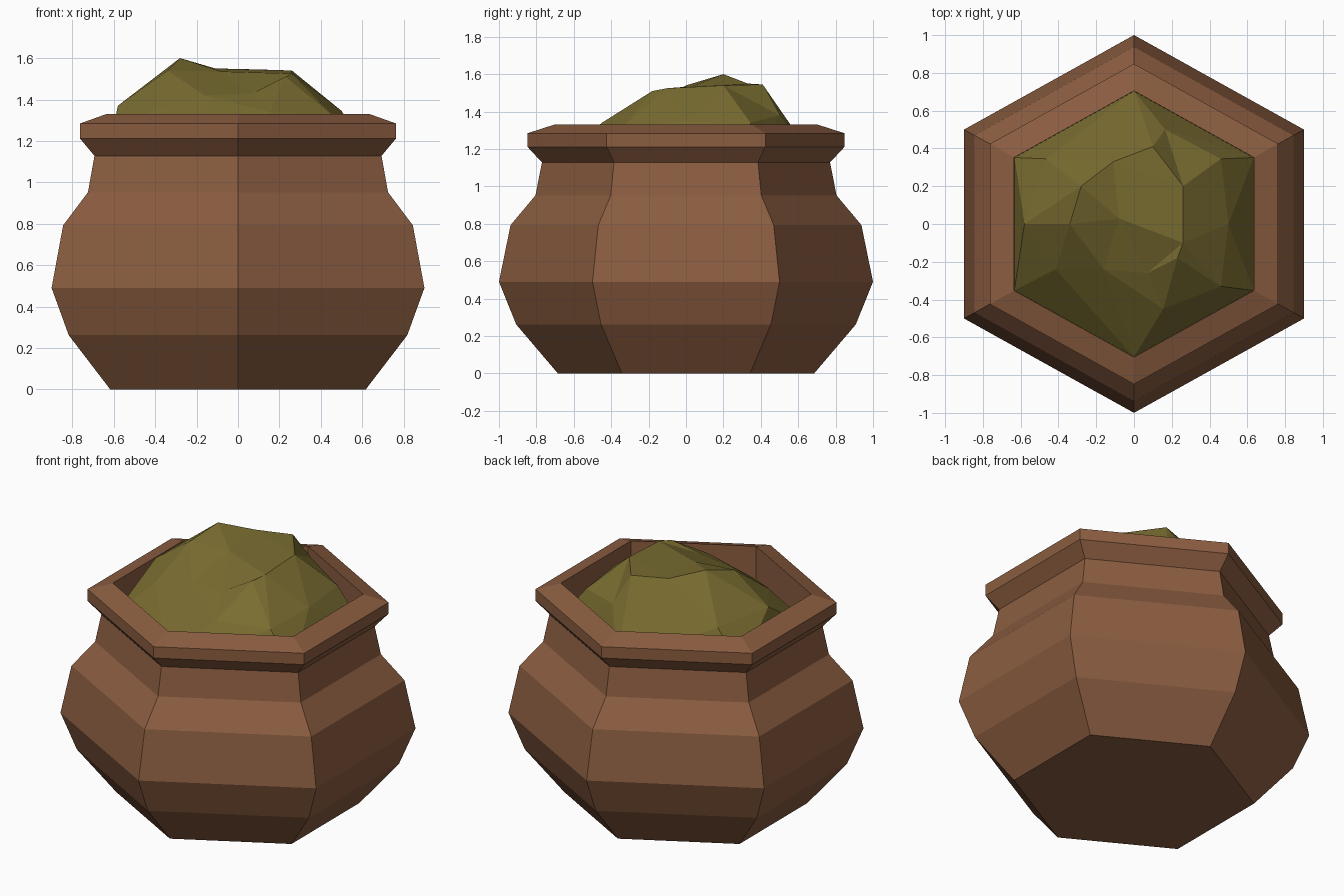
import bpy, bmesh
from math import sin, cos, tau
from mathutils import Vector
from mathutils.geometry import delaunay_2d_cdt

if "Cube" in bpy.data.objects:
    bpy.data.objects.remove(bpy.data.objects["Cube"])

SX = 0.9 / cos(tau / 12)   # the hexagon is slightly wide in x


def hexagon(r, z):
    return [Vector((r * SX * cos(tau * (i + 0.5) / 6),
                    r * sin(tau * (i + 0.5) / 6), z)) for i in range(6)]


def make(name, bm, color):
    me = bpy.data.meshes.new(name)
    bm.to_mesh(me)
    bm.free()
    mat = bpy.data.materials.new(name + "_colour")
    mat.diffuse_color = (*color, 1)
    mat.use_nodes = True
    mat.node_tree.nodes["Principled BSDF"].inputs["Base Color"].default_value = mat.diffuse_color
    me.materials.append(mat)
    ob = bpy.data.objects.new(name, me)
    bpy.context.collection.objects.link(ob)
    return ob


# Clay pot: hexagonal rings from the base, over the rim, down the inner wall
profile = [(0.685, 0), (0.908, 0.262), (1, 0.49), (0.938, 0.793), (0.805, 0.952),
           (0.77, 1.128), (0.848, 1.212), (0.848, 1.284), (0.705, 1.33), (0.705, 1.08)]
bm = bmesh.new()
rings = [[bm.verts.new(p) for p in hexagon(r, z)] for r, z in profile]
for a, b in zip(rings, rings[1:]):
    for i in range(6):
        j = (i + 1) % 6
        bm.faces.new((a[i], a[j], b[j], b[i]))
bm.faces.new(rings[0][::-1])
make("pot", bm, (0.26, 0.11, 0.052))

# Lumpy filling: uneven mound over the hexagonal opening
mound = [
    # crown
    (-0.08, 0.03, 1.535), (-0.28, 0.20, 1.60), (-0.11, 0.33, 1.55), (0.10, 0.41, 1.545),
    (0.26, 0.20, 1.54), (0.26, -0.10, 1.525), (0.23, -0.18, 1.51), (0.07, -0.26, 1.43),
    (-0.16, -0.24, 1.42), (-0.34, 0.0, 1.54),
    # shoulder
    (0.165, 0.50, 1.38), (0.46, 0.345, 1.34), (0.50, 0.0, 1.345), (0.46, -0.33, 1.32),
    (0.155, -0.45, 1.34), (-0.415, -0.24, 1.35), (-0.58, 0.0, 1.37), (-0.465, 0.345, 1.34),
]
points = [Vector(p) for p in mound] + hexagon(0.704, 1.12)
verts, _, faces, _, _, _ = delaunay_2d_cdt(
    [p.xy for p in points], [], [], 0, 1e-5)
bm = bmesh.new()
vs = []
for v in verts:
    nearest = min(points, key=lambda p: (p.xy - v).length)
    vs.append(bm.verts.new(nearest))
for f in faces:
    bm.faces.new([vs[i] for i in f])
bmesh.ops.recalc_face_normals(bm, faces=bm.faces)
if sum(f.normal.z for f in bm.faces) < 0:
    bmesh.ops.reverse_faces(bm, faces=bm.faces)
make("filling", bm, (0.19, 0.15, 0.03))
